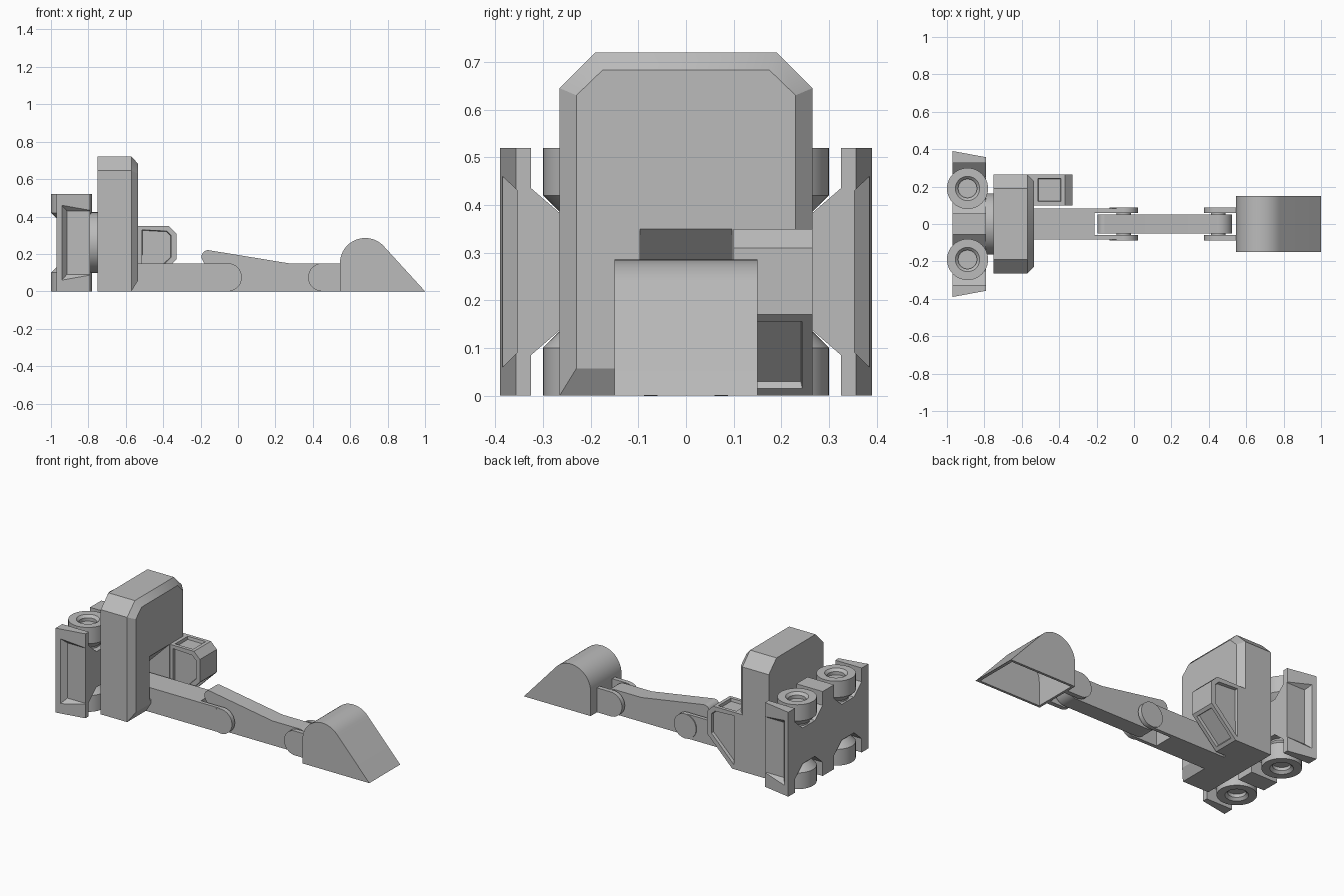
import bpy, bmesh
from math import cos, sin, radians, tau

if "Cube" in bpy.data.objects:
    bpy.data.objects.remove(bpy.data.objects["Cube"])

grey = bpy.data.materials.new("plain grey")
grey.use_nodes = True
grey.diffuse_color = (0.5, 0.5, 0.5, 1)
grey.node_tree.nodes["Principled BSDF"].inputs["Base Color"].default_value = (0.5, 0.5, 0.5, 1)


def finish(name, bm):
    bmesh.ops.recalc_face_normals(bm, faces=bm.faces)
    mesh = bpy.data.meshes.new(name)
    bm.to_mesh(mesh)
    bm.free()
    mesh.materials.append(grey)
    ob = bpy.data.objects.new(name, mesh)
    bpy.context.collection.objects.link(ob)
    return ob


def prism(name, pts, axis, a, b):
    """Extrude a profile along x (points are y, z) or along y (points are x, z)."""
    bm = bmesh.new()
    place = (lambda p, t: (t, *p)) if axis == "x" else (lambda p, t: (p[0], t, p[1]))
    rings = [[bm.verts.new(place(p, t)) for p in pts] for t in (a, b)]
    for ring in rings:
        bm.faces.new(ring)
    for i in range(len(pts)):
        j = (i + 1) % len(pts)
        bm.faces.new((rings[0][i], rings[0][j], rings[1][j], rings[1][i]))
    return finish(name, bm)


def hull(name, pts):
    bm = bmesh.new()
    for p in pts:
        bm.verts.new(p)
    bmesh.ops.convex_hull(bm, input=bm.verts)
    bmesh.ops.dissolve_limit(bm, angle_limit=0.01, verts=bm.verts, edges=bm.edges)
    return finish(name, bm)


def rect(a0, a1, b0, b1):
    return [(a0, b0), (a1, b0), (a1, b1), (a0, b1)]


def arc(cx, cz, r, start, end, n=20):
    angles = [radians(start + (end - start) * i / n) for i in range(n + 1)]
    return [(cx + r * cos(t), cz + r * sin(t)) for t in angles]


def disc(name, cx, cz, r, a, b, axis="y"):
    return prism(name, arc(cx, cz, r, 0, 360, 40)[:-1], axis, a, b)


def cut(ob, cutter):
    mod = ob.modifiers.new("cut", "BOOLEAN")
    mod.operation, mod.object, mod.solver = "DIFFERENCE", cutter, "EXACT"
    deps = bpy.context.evaluated_depsgraph_get()
    mesh = bpy.data.meshes.new_from_object(ob.evaluated_get(deps))
    ob.modifiers.clear()
    ob.data = mesh
    bpy.data.objects.remove(cutter)


# Chassis: block with four wheel openings and tapered outer sides
chassis = prism("chassis", rect(-0.39, 0.39, 0, 0.52), "x", -0.97, -0.79)
for v in chassis.data.vertices:
    if v.co.x > -0.8:
        v.co.y *= 0.357 / 0.39
for side in (-1, 1):
    opening = [(0.325, 0.3), (0.325, 0.175), (0.25, 0.11), (0.13, 0.11), (0.055, 0.175), (0.055, 0.3)]
    for end in (-1, 1):
        pts = [(side * y, 0.26 + end * z) for y, z in opening]
        cut(chassis, prism("cutter", pts, "x", -1.1, -0.7))
    # Shallow panel in the outer side
    panel = [(x, side * 0.40, z) for x, z in rect(-0.955, -0.75, 0.045, 0.475)]
    panel += [(x, side * 0.354, z) for x, z in rect(-0.915, -0.75, 0.09, 0.43)]
    cut(chassis, hull("cutter", panel))

# Wheels: a turned pair of hollow-faced discs on one upright axle
for side, label in ((1, "left"), (-1, "right")):
    half = [(0, 0.225), (0.05, 0.225), (0.05, 0.245), (0.065, 0.26), (0.11, 0.26),
            (0.11, 0.16), (0.07, 0.12)]
    profile = half + [(r, -z) for r, z in reversed(half)]
    bm = bmesh.new()
    vs = [bm.verts.new((-0.89 + r, side * 0.19, 0.26 + z)) for r, z in profile]
    es = [bm.edges.new(pair) for pair in zip(vs, vs[1:])]
    bmesh.ops.spin(bm, geom=vs + es, cent=(-0.89, side * 0.19, 0), axis=(0, 0, 1),
                   angle=tau, steps=40)
    bmesh.ops.remove_doubles(bm, verts=bm.verts, dist=0.0001)
    finish(label + "_wheel_pair", bm)

# Turntable
disc("turntable", 0, 0.26, 0.163, -0.80, -0.74, "x")

# Body: clipped upper corners and a bevelled front edge
outer = [(0.265, 0), (0.265, 0.645), (0.19, 0.72)]
inner = [(0.23, 0.057), (0.23, 0.63), (0.175, 0.683)]
points = []
for s in (-1, 1):
    points += [(x, s * y, z) for x in (-0.75, -0.57) for y, z in outer]
    points += [(-0.535, s * y, z) for y, z in inner]
body = hull("body", points)
notch = [(-0.5, 0.385), (-0.69, 0.195), (-0.69, 0.08), (-0.5, 0.08)]
cut(body, prism("cutter", notch, "y", -0.097, 0.097))

# Cab with recessed windows on the sides, roof and sloping underside
cab = prism("cab", [(-0.535, 0), (-0.5, 0), (-0.33, 0.17), (-0.33, 0.31), (-0.37, 0.35), (-0.535, 0.35)],
            "y", 0.1, 0.265)
bm = bmesh.new()
bm.from_mesh(cab.data)
windows = [f for f in bm.faces if abs(f.normal.y) > 0.9
           or (f.normal.z > 0.9) or (f.normal.z < -0.5 < 0.5 < f.normal.x)]
bmesh.ops.inset_individual(bm, faces=windows, thickness=0.03, depth=0)
bmesh.ops.inset_individual(bm, faces=windows, thickness=0.004, depth=-0.018)
bm.to_mesh(cab.data)
bm.free()
prism("cab_mount", rect(0.1, 0.265, 0, 0.35), "x", -0.6, -0.535)

# Boom with forked end
boom = prism("boom", [(-0.68, 0.15), (-0.68, 0)] + arc(-0.055, 0.075, 0.075, -90, 90), "y", -0.082, 0.082)
cut(boom, prism("cutter", rect(-0.21, 0.2, -0.1, 0.3), "y", -0.06, 0.06))

# Stick: tail lug, pivot, straight nose
stick = (arc(-0.16, 0.185, 0.035, 80, 218) + arc(-0.055, 0.075, 0.075, 218, 270)
         + arc(0.45, 0.075, 0.075, -90, 90) + [(0.27, 0.15)])
prism("stick", stick, "y", -0.05, 0.05)

# Pivot pins, fork bosses and bucket ears
for x, label in ((-0.055, "boom"), (0.45, "bucket")):
    disc(label + "_pin", x, 0.075, 0.038, -0.07, 0.07)
for s, label in ((1, "left"), (-1, "right")):
    disc(label + "_fork_boss", -0.055, 0.075, 0.0755, s * 0.06, s * 0.088)
    ear = arc(0.45, 0.075, 0.075, 90, 270) + [(0.55, 0), (0.55, 0.15)]
    prism(label + "_bucket_ear", ear, "y", s * 0.06, s * 0.088)

# Bucket: rounded shell, open underneath
bucket = prism("bucket", [(0.545, 0)] + arc(0.68, 0.15, 0.135, 180, 42.4) + [(1, 0)], "y", -0.15, 0.15)
hollow = [(0.56, -0.05)] + arc(0.68, 0.15, 0.12, 180, 42.4) + [(1.023, -0.047)]
cut(bucket, prism("cutter", hollow, "y", -0.135, 0.135))

# Smooth curved parts, keep hard edges
bpy.ops.object.select_all(action="DESELECT")
for ob in bpy.context.collection.objects:
    if ob.type == "MESH":
        ob.select_set(True)
        bpy.context.view_layer.objects.active = ob
bpy.ops.object.shade_smooth_by_angle(angle=radians(30))
